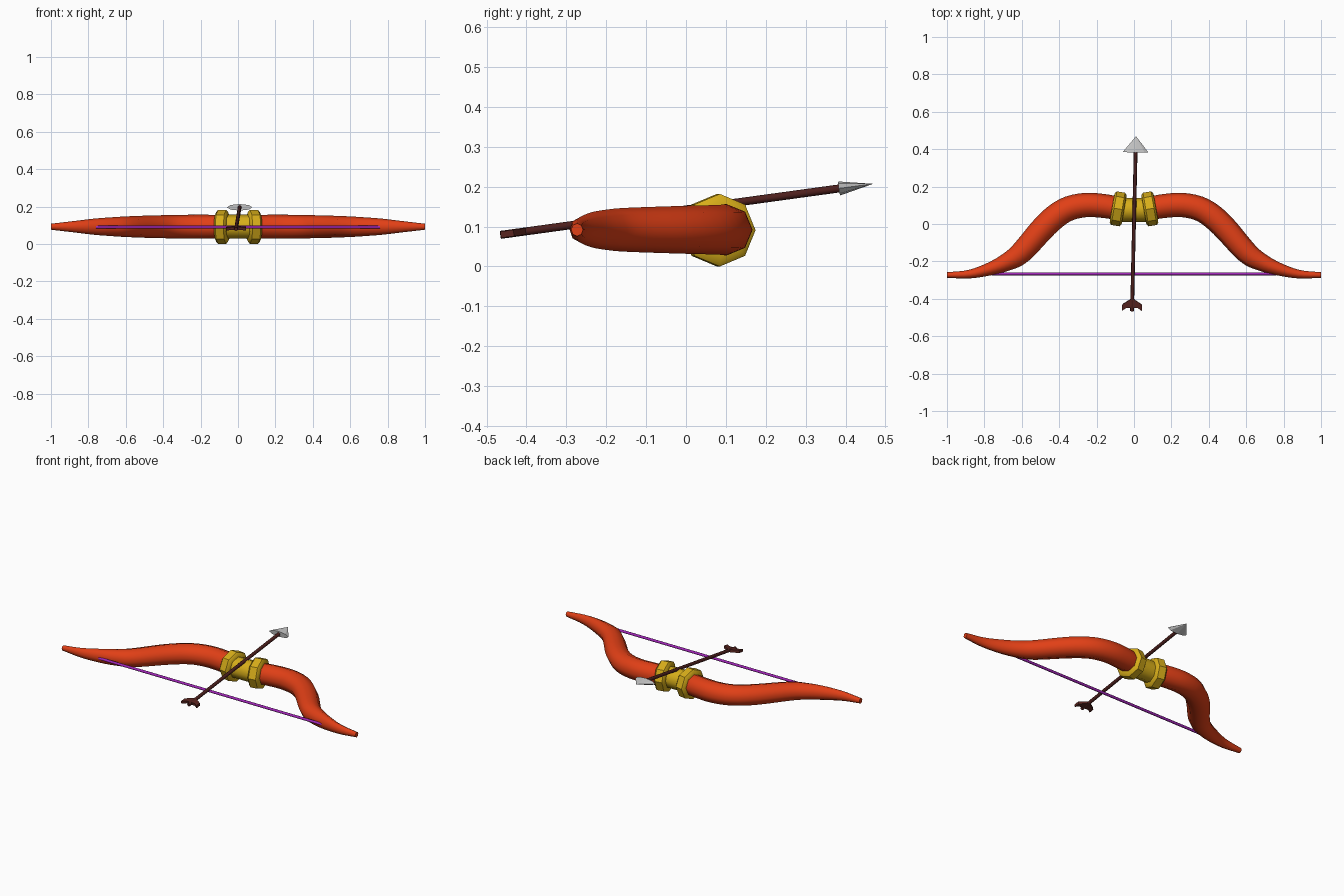
import bpy, bmesh
from math import cos, sin, pi, radians
from mathutils import Vector, Matrix

if "Cube" in bpy.data.objects:
    bpy.data.objects.remove(bpy.data.objects["Cube"])

ZC = 0.092  # height of the bow plane


def material(name, rgb):
    m = bpy.data.materials.new(name)
    m.diffuse_color = (*rgb, 1)
    m.use_nodes = True
    m.node_tree.nodes["Principled BSDF"].inputs["Base Color"].default_value = m.diffuse_color
    return m


RED = material("red_limb", (0.75, 0.05, 0.008))
GOLD = material("gold", (0.68, 0.42, 0.01))
PURPLE = material("purple", (0.36, 0.02, 0.48))
BROWN = material("dark_brown", (0.075, 0.014, 0.012))
VANE = material("red_brown", (0.10, 0.018, 0.014))


def finish(name, bm, mat=None, smooth=False, mirror=False):
    bmesh.ops.recalc_face_normals(bm, faces=bm.faces[:])
    me = bpy.data.meshes.new(name)
    bm.to_mesh(me)
    bm.free()
    ob = bpy.data.objects.new(name, me)
    bpy.context.collection.objects.link(ob)
    if mat:
        me.materials.append(mat)
    if mirror:
        ob.modifiers.new("mirror", 'MIRROR').use_mirror_merge = False
    if smooth:
        bpy.ops.object.select_all(action='DESELECT')
        bpy.context.view_layer.objects.active = ob
        ob.select_set(True)
        bpy.ops.object.shade_smooth_by_angle(angle=radians(smooth))
    return ob


def sweep(name, secs, mat, sides=8, z=ZC, **kw):
    """Tube through sections (x, y, radius in plane, radius in z)."""
    bm = bmesh.new()
    rings = []
    for i, (x, y, r, rz) in enumerate(secs):
        a, b = secs[max(i - 1, 0)], secs[min(i + 1, len(secs) - 1)]
        t = Vector((b[0] - a[0], b[1] - a[1])).normalized()
        ring = []
        for k in range(sides):
            u = 2 * pi * k / sides
            ring.append(bm.verts.new((x - t.y * r * cos(u), y + t.x * r * cos(u), z + rz * sin(u))))
        rings.append(ring)
    for p, q in zip(rings, rings[1:]):
        for k in range(sides):
            n = (k + 1) % sides
            bm.faces.new((p[k], p[n], q[n], q[k]))
    bm.faces.new(rings[0])
    bm.faces.new(rings[-1])
    return finish(name, bm, mat, **kw)


def spline(pts, steps=4):
    """Catmull-Rom refinement of a section list."""
    P = [Vector(p) for p in pts]
    P = [2 * P[0] - P[1]] + P + [2 * P[-1] - P[-2]]
    out = []
    for a, b, c, d in zip(P, P[1:], P[2:], P[3:]):
        for s in range(steps):
            t = s / steps
            out.append(0.5 * (2 * b + (c - a) * t + (2 * a - 5 * b + 4 * c - d) * t * t
                              + (3 * b - a - 3 * c + d) * t ** 3))
    return [tuple(v) for v in out] + [tuple(P[-2])]


# curved limbs
limb = [(0.07, 0.080, 0.062, 0.062), (0.16, 0.096, 0.064, 0.064), (0.265, 0.101, 0.065, 0.064),
        (0.37, 0.073, 0.066, 0.062), (0.47, -0.005, 0.066, 0.060), (0.60, -0.150, 0.060, 0.055),
        (0.68, -0.203, 0.048, 0.050), (0.77, -0.240, 0.035, 0.043), (0.88, -0.268, 0.023, 0.030),
        (1.0, -0.273, 0.015, 0.016)]
sweep("bow_limbs", spline(limb), RED, smooth=80, mirror=True)

# gold grip and its two collars
sweep("grip", [(x, 0.076, 0.064, 0.064) for x in (-0.08, 0.08)], GOLD, smooth=50)
collar = [(-0.034, 0.055), (-0.032, 0.080), (-0.022, 0.091), (0.022, 0.091), (0.032, 0.080), (0.034, 0.055)]
sweep("collars", [(0.085 + t * 0.98, 0.081 + t * 0.17, r, r) for t, r in collar], GOLD, z=0.091,
      smooth=40, mirror=True)

# bowstring
sweep("string", [(x, -0.267, 0.008, 0.008) for x in (-0.76, 0.76)], PURPLE, z=0.09, smooth=50)

# arrow, built along +y then tilted across the grip
TILT = Matrix.Translation((0, 0, 0.143)) @ Matrix.Rotation(radians(-1.3), 4, 'Z') @ Matrix.Rotation(radians(7.8), 4, 'X')


def cone(name, y0, y1, r0, r1, mat, squash=1.0, smooth=False):
    bm = bmesh.new()
    bmesh.ops.create_cone(bm, cap_ends=True, segments=8, radius1=r0, radius2=r1, depth=y1 - y0)
    bm.transform(Matrix.Translation((0, (y0 + y1) / 2, 0)) @ Matrix.Diagonal((1, 1, squash, 1))
                 @ Matrix.Rotation(-pi / 2, 4, 'X'))
    finish(name, bm, mat, smooth=smooth).matrix_world = TILT


cone("arrow_shaft", -0.470, 0.40, 0.010, 0.010, BROWN, smooth=50)
cone("arrow_head", 0.388, 0.474, 0.068, 0.0, None, squash=0.26)

# fletching: swept-back vanes on both sides
bm = bmesh.new()
for s in (-1, 1):
    outline = [(0, -0.400), (0.053, -0.435), (0.053, -0.468), (0.030, -0.452), (0, -0.452)]
    face = bm.faces.new([bm.verts.new((s * x, y, -0.008)) for x, y in outline])
    new = bmesh.ops.extrude_face_region(bm, geom=[face])["geom"]
    bmesh.ops.translate(bm, vec=(0, 0, 0.016), verts=[v for v in new if isinstance(v, bmesh.types.BMVert)])
finish("fletching", bm, VANE).matrix_world = TILT
